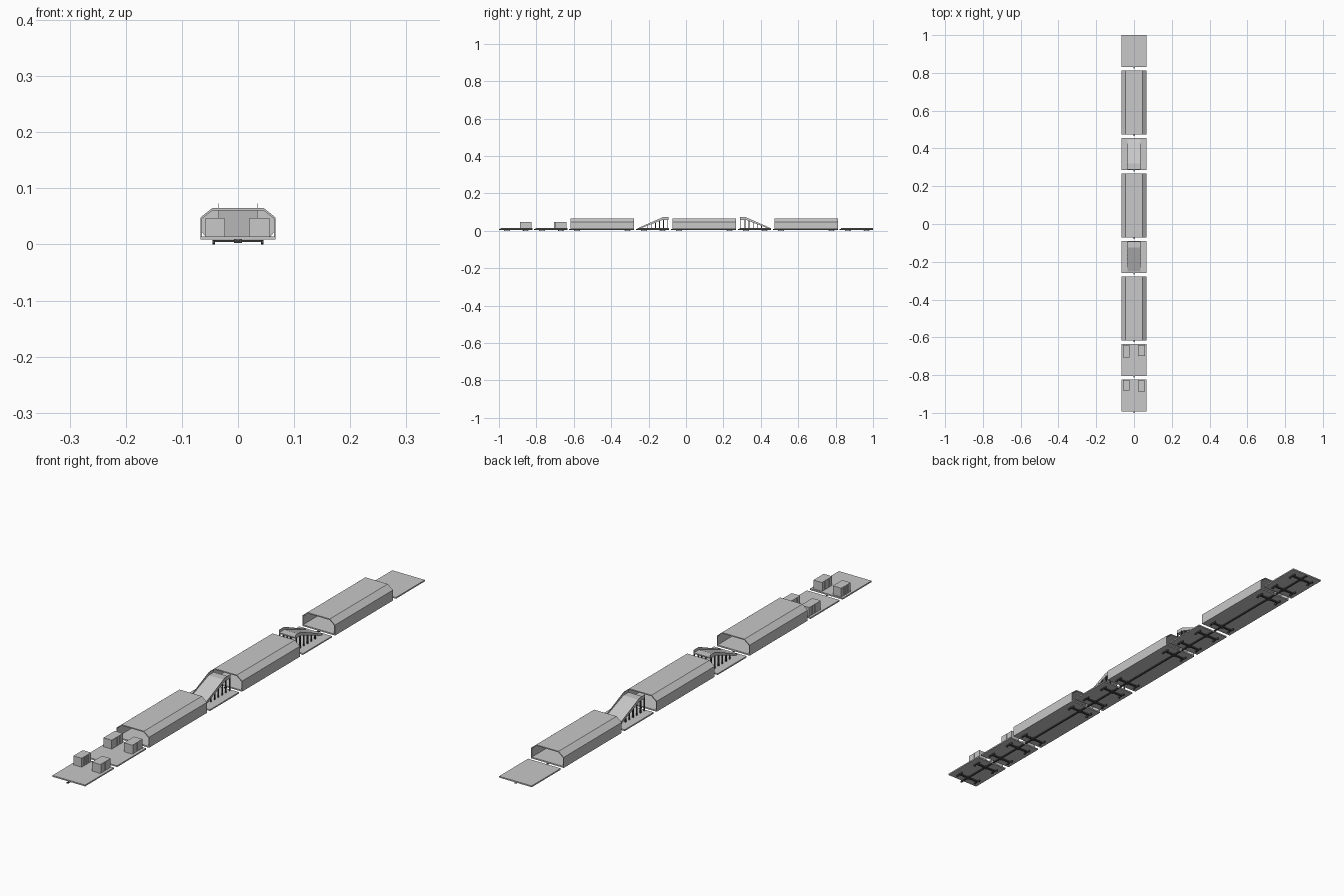
import bpy, bmesh, math
from mathutils import Matrix, Vector

cube = bpy.data.objects.get("Cube")
if cube:
    bpy.data.objects.remove(cube)


def material(name, value):
    mat = bpy.data.materials.new(name)
    mat.use_nodes = True
    colour = (value, value, value, 1)
    mat.diffuse_color = colour
    mat.node_tree.nodes["Principled BSDF"].inputs["Base Color"].default_value = colour
    return mat


GREY = material("light_grey", 0.58)
DARK = material("dark_grey", 0.07)

HALF = 0.067          # half width of a deck
FLOOR, TOP = 0.009, 0.014   # deck underside and upper side
SHORT, LONG = 0.17, 0.34
COUPLER = 0.008
GAP = (2 - COUPLER - 5 * SHORT - 3 * LONG) / 7


def finish(name, bm, mat=GREY):
    bmesh.ops.recalc_face_normals(bm, faces=bm.faces)
    mesh = bpy.data.meshes.new(name)
    bm.to_mesh(mesh)
    bm.free()
    mesh.materials.append(mat)
    obj = bpy.data.objects.new(name, mesh)
    bpy.context.collection.objects.link(obj)


def add_box(bm, x0, x1, y0, y1, z0, z1):
    size = Matrix.Diagonal((x1 - x0, y1 - y0, z1 - z0, 1))
    mid = Vector((x0 + x1, y0 + y1, z0 + z1)) / 2
    bmesh.ops.create_cube(bm, size=1, matrix=Matrix.Translation(mid) @ size)


def add_wheel(bm, x, y):
    matrix = Matrix.Translation((x, y, 0.004)) @ Matrix.Rotation(math.pi / 2, 4, 'Y')
    bmesh.ops.create_cone(bm, cap_ends=True, segments=10, radius1=0.004,
                          radius2=0.004, depth=0.004, matrix=matrix)


def add_extrusion(bm, loop, offset):
    face = bm.faces.new([bm.verts.new(p) for p in loop])
    out = bmesh.ops.extrude_face_region(bm, geom=[face], use_keep_orig=True)
    moved = [v for v in out["geom"] if isinstance(v, bmesh.types.BMVert)]
    bmesh.ops.translate(bm, verts=moved, vec=offset)


def wagon(name, y0, y1):
    # deck plate
    bm = bmesh.new()
    add_box(bm, -HALF, HALF, y0, y1, FLOOR, TOP)
    finish(name + "_deck", bm)
    # spine beam with front coupler, and two bogies
    bm = bmesh.new()
    ends = (y0 + 0.035, y1 - 0.035)
    add_box(bm, -0.003, 0.003, y0 - COUPLER, y1, 0.005, FLOOR)
    for y in ends:
        add_box(bm, -0.045, 0.045, y - 0.004, y + 0.004, 0.004, 0.008)
        add_box(bm, -0.007, 0.007, y - 0.007, y + 0.007, 0.003, FLOOR)
        for x in (-0.043, 0.043):
            add_box(bm, x - 0.002, x + 0.002, y - 0.016, y + 0.016, 0.003, 0.007)
            for dy in (-0.012, 0.012):
                add_wheel(bm, x, y + dy)
    finish(name + "_bogies", bm, DARK)


def tunnel(name, y0, y1):
    # faceted open-ended shell
    outer = [(HALF, TOP), (HALF, 0.048), (0.046, 0.065)]
    inner = [(0.064, TOP), (0.064, 0.046), (0.045, 0.061)]
    right = outer + [(-x, z) for x, z in reversed(outer)]
    back = inner + [(-x, z) for x, z in reversed(inner)]
    bm = bmesh.new()
    rings = [[bm.verts.new((x, y, z)) for x, z in loop]
             for loop, y in ((right, y0), (right, y1), (back, y1), (back, y0))]
    for k in range(4):
        a, b = rings[k], rings[(k + 1) % 4]
        for i in range(len(right) - 1):
            bm.faces.new((a[i], a[i + 1], b[i + 1], b[i]))
    for i in (0, -1):
        bm.faces.new([ring[i] for ring in rings])
    finish(name + "_shell", bm)
    # partition panels halfway along, either side of the passage
    bm = bmesh.new()
    mid = (y0 + y1) / 2
    for s in (-1, 1):
        panel = [(0.034, TOP), (0.058, TOP), (0.064, 0.022),
                 (0.064, 0.046), (0.045, 0.061), (0.034, 0.061)]
        add_extrusion(bm, [(s * x, mid, z) for x, z in panel], (0, 0.002, 0))
    finish(name + "_partition", bm)


def ramp(name, low, high):
    step = 1 if high > low else -1
    bend = high - 0.03 * step
    path = [(low, TOP), (bend, 0.063), (high, 0.063)]

    def height(y):
        return TOP + (0.063 - TOP) * min(1, (y - low) / (bend - low))

    # sloping slab with a short landing
    bm = bmesh.new()
    loop = [(-0.034, y, z) for y, z in path]
    loop += [(-0.034, y, z - 0.004) for y, z in reversed(path)]
    add_extrusion(bm, loop, (0.068, 0, 0))
    finish(name + "_slab", bm)
    # side kerbs and support posts
    kerbs, posts = bmesh.new(), bmesh.new()
    for x in (-0.034, 0.034):
        loop = [(x - 0.0005, y, z + 0.010) for y, z in path]
        loop += [(x - 0.0005, y, z - 0.004) for y, z in reversed(path)]
        loop[0] = (x - 0.0005, low, TOP + 0.003)
        add_extrusion(kerbs, loop, (0.001, 0, 0))
        for i in range(6):
            y = high - step * (0.004 + i * 0.022)
            add_box(posts, x - 0.002, x + 0.002, y - 0.002, y + 0.002, TOP, height(y) - 0.002)
    finish(name + "_kerbs", kerbs)
    finish(name + "_posts", posts, DARK)


def crate(name, x0, x1, y0, y1):
    # crate with upright ribs on its long sides
    bm = bmesh.new()
    add_box(bm, x0, x1, y0, y1, TOP, 0.047)
    for i in range(5):
        y = y0 + 0.003 + (y1 - y0 - 0.006) * i / 4
        add_box(bm, x0 - 0.001, x1 + 0.001, y - 0.0015, y + 0.0015, TOP, 0.046)
    finish(name, bm)


# assemble the row of wagons from front to back
kinds = ["crate", "crate", "tunnel", "ramp_up", "tunnel", "ramp_down", "tunnel", "flat"]
y = COUPLER - 1.0
for n, kind in enumerate(kinds, 1):
    end = y + (LONG if kind == "tunnel" else SHORT)
    name = f"wagon_{n}_{kind}"
    wagon(name, y, end)
    if kind == "tunnel":
        tunnel(name, y, end)
    elif kind == "ramp_up":
        ramp(name, y + 0.008, end - 0.004)
    elif kind == "ramp_down":
        ramp(name, end - 0.008, y + 0.004)
    elif kind == "crate":
        near = end - 0.005
        crate(name + "_right", -0.058, -0.024, near - (0.055 if n == 1 else 0.067), near)
        crate(name + "_left", 0.021, 0.056, near - 0.060, near)
    y = end + GAP
